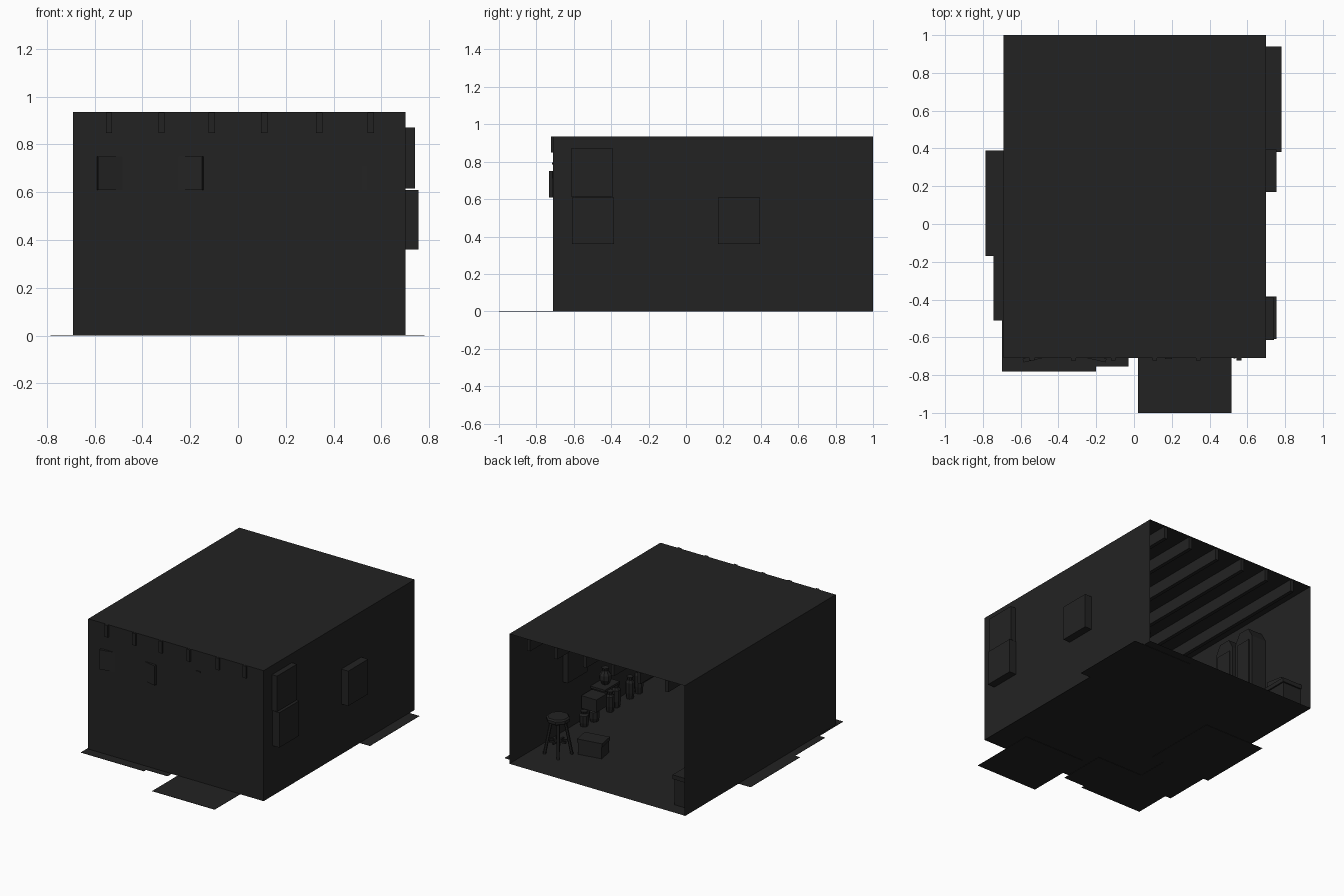
import bpy, math
from mathutils import Matrix, Vector

old = bpy.data.objects.get("Cube")
if old:
    bpy.data.objects.remove(old, do_unlink=True)

charcoal = bpy.data.materials.new("charcoal")
charcoal.use_nodes = True
shade = (0.0165, 0.0165, 0.0165, 1)
charcoal.diffuse_color = shade
charcoal.node_tree.nodes["Principled BSDF"].inputs["Base Color"].default_value = shade


def mesh_object(name, verts, faces):
    mesh = bpy.data.meshes.new(name)
    mesh.from_pydata(verts, [], faces)
    mesh.materials.append(charcoal)
    obj = bpy.data.objects.new(name, mesh)
    bpy.context.collection.objects.link(obj)
    return obj


def box(name, x, y, z, turn=0):
    """Box between pairs of limits, turned about its own vertical axis."""
    mid = Vector(((x[0] + x[1]) / 2, (y[0] + y[1]) / 2, 0))
    rot = Matrix.Rotation(math.radians(turn), 3, 'Z')
    verts = [rot @ (Vector((a, b, c)) - mid) + mid for a in x for b in y for c in z]
    faces = [(0, 1, 3, 2), (4, 6, 7, 5), (0, 4, 5, 1), (2, 3, 7, 6), (0, 2, 6, 4), (1, 5, 7, 3)]
    return mesh_object(name, verts, faces)


def turned(name, x, y, profile, sides=8):
    """Lathe a profile of (radius, height) rings into a closed faceted solid."""
    verts, faces = [], []
    for r, h in profile:
        for i in range(sides):
            a = math.tau * (i + 0.5) / sides
            verts.append((x + r * math.cos(a), y + r * math.sin(a), h))
    for k in range(len(profile) - 1):
        for i in range(sides):
            j = (i + 1) % sides
            faces.append((k * sides + i, k * sides + j, (k + 1) * sides + j, (k + 1) * sides + i))
    faces.append(tuple(reversed(range(sides))))
    faces.append(tuple(range(len(verts) - sides, len(verts))))
    return mesh_object(name, verts, faces)


# Room shell, open at the back
L, R, F, B, H = 0.70, -0.69, -0.71, 1.0, 0.935
mesh_object("floor", [(R, F, .004), (L, F, .004), (L, B, .004), (R, B, .004)], [(0, 1, 2, 3)])
mesh_object("roof", [(R, F, H), (L, F, H), (L, B, H), (R, B, H)], [(0, 1, 2, 3)])
mesh_object("front_wall", [(R, F, 0), (L, F, 0), (L, F, H), (R, F, H)], [(0, 1, 2, 3)])
for name, x in (("left_wall", L), ("right_wall", R)):
    mesh_object(name, [(x, F, 0), (x, B, 0), (x, B, H), (x, F, H)], [(0, 1, 2, 3)])

# Ceiling beams poking through the front wall
for x in (-.54, -.32, -.11, .11, .34, .555):
    box("ceiling_beam", (x - .013, x + .013), (F - .012, B - .01), (.848, H - .001))

# Thin mats reaching out from under the walls
for x, y in (((.3, .78), (.38, .94)), ((-.785, -.3), (-.17, .39)),
             ((-.745, -.4), (-.51, -.17)), ((-.70, -.20), (-.78, -.4)),
             ((-.20, -.03), (-.755, -.4)), ((.02, .515), (-1.0, -.5))):
    box("floor_mat", x, y, (0, .002))

# Boxes set through the left wall
for x, y, z in ((.74, -.615, .615), (.755, -.61, .36), (.755, .17, .36)):
    box("wall_box", (.66, x), (y, y + .225), (z, z + (.255 if z > .5 else .25)))

# Angled panels on the front wall, their outer ends poking out
box("right_panel", (-.59, -.38), (-.71, -.69), (.61, .75), 13)
box("middle_panel", (-.35, -.145), (-.71, -.69), (.61, .75), -13)
box("left_panel", (.36, .54), (-.70, -.685), (.61, .71), -8)
box("wall_hook", (.165, .20), (-.716, -.69), (.785, .795))

# Stool with splayed legs
sx, sy = .53, .69
turned("stool_seat", sx, sy, [(.075, .24), (.08, .25), (.08, .265), (.07, .275)])
for i in range(4):
    a = math.tau * i / 4 + .6
    c, s = math.cos(a), math.sin(a)
    leg = turned("stool_leg", 0, 0, [(.011, 0), (.011, .24)], 6)
    for v in leg.data.vertices:
        reach = .09 - .045 * v.co.z / .24
        v.co.x += sx + c * reach
        v.co.y += sy + s * reach
    box("stool_rung", (sx - .06, sx + .06), (sy - .006, sy + .006), (.09, .102), 45 * i)

# Chest on the floor, with a lid
box("chest", (.26, .43), (.50, .61), (.004, .09), 10)
box("chest_lid", (.255, .435), (.495, .615), (.09, .115), 10)

# Shelf along the left wall with jars and a small box
box("wall_shelf", (.58, .695), (-.08, .09), (.20, .215))
turned("shelf_pot", .64, .0, [(.025, .215), (.042, .25), (.04, .28), (.02, .31), (.025, .33)])
box("shelf_box", (.57, .69), (.08, .20), (.10, .19))
for x, y, r, h in ((.64, .24, .032, .11), (.63, .14, .035, .10), (.63, -.04, .03, .15),
                   (.64, -.12, .034, .17), (.64, -.28, .03, .16), (.64, -.38, .03, .18)):
    turned("jar", x, y, [(r * .8, .004), (r, h * .3), (r, h * .75), (r * .6, h * .85), (r * .75, h)])

# Pair of tall cabinets with peaked tops against the right wall
for y in (.17, .37):
    outline = [(y, .004), (y + .17, .004), (y + .17, .72), (y + .13, .79), (y + .04, .79), (y, .72)]
    n = len(outline)
    verts = [(x, a, z) for x in (R + .003, R + .12) for a, z in outline]
    faces = [tuple(reversed(range(n))), tuple(range(n, 2 * n))]
    faces += [(i, (i + 1) % n, n + (i + 1) % n, n + i) for i in range(n)]
    mesh_object("tall_cabinet", verts, faces)
    box("cabinet_door", (R + .12, R + .128), (y + .025, y + .145), (.06, .70))

# Low chest near the opening with a bundle on top
box("low_chest", (R + .003, R + .15), (.64, .90), (.004, .19))
box("low_chest_lid", (R + .003, R + .16), (.63, .91), (.19, .22))
box("bundle", (R + .03, R + .12), (.70, .82), (.22, .28), 12)
